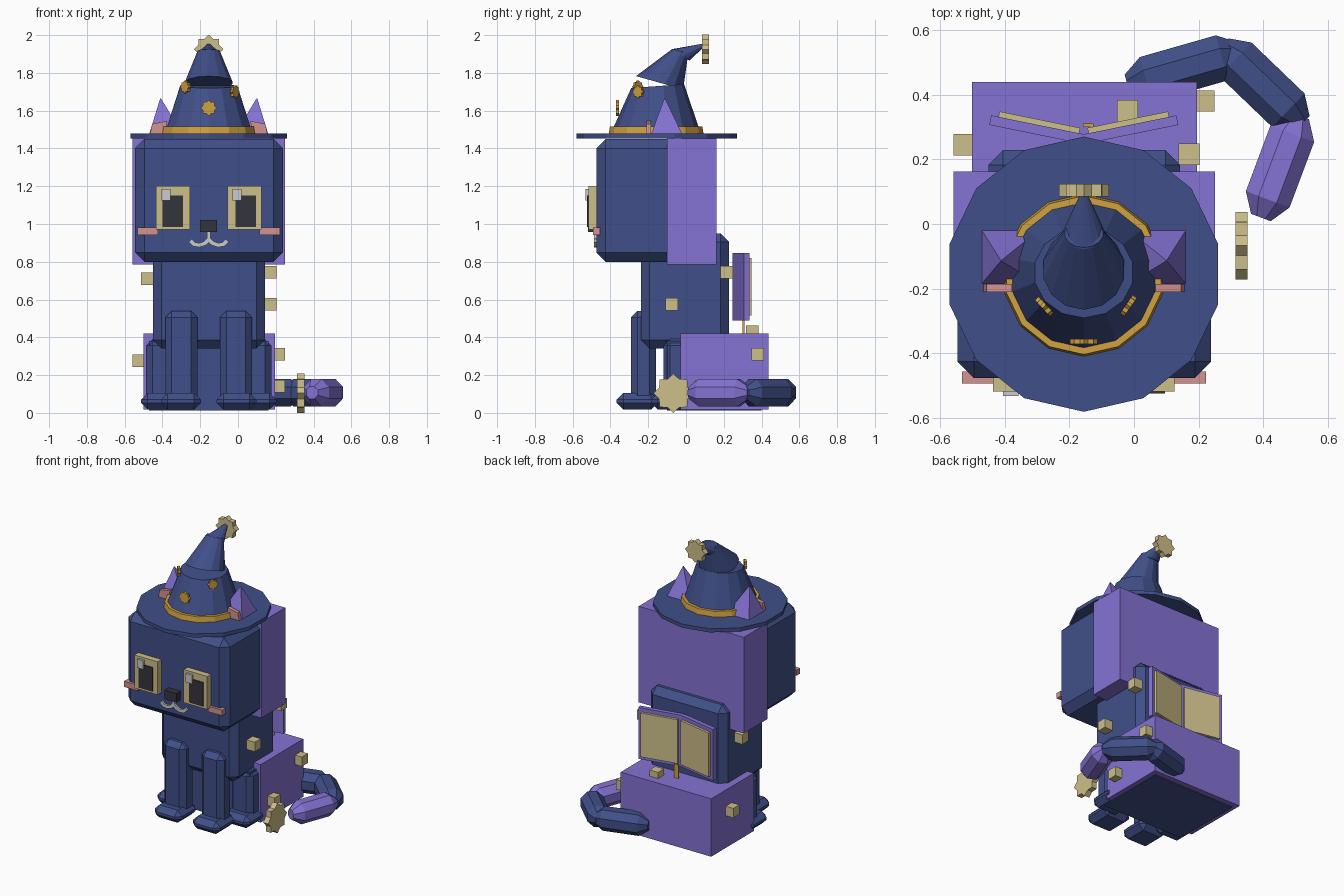
import bpy, bmesh, math
from mathutils import Vector, Matrix

if "Cube" in bpy.data.objects:
    bpy.data.objects.remove(bpy.data.objects["Cube"])

CX = -0.155  # symmetry plane of the cat


def material(name, r, g, b):
    m = bpy.data.materials.new(name)
    m.diffuse_color = [((c / 255 + 0.055) / 1.055) ** 2.4 for c in (r, g, b)] + [1]
    m.use_nodes = True
    m.node_tree.nodes["Principled BSDF"].inputs["Base Color"].default_value = m.diffuse_color
    return m


BLUE = material("night blue", 64, 79, 136)
PURPLE = material("violet", 133, 115, 212)
TAN = material("pale straw", 206, 191, 138)
GOLD = material("gold", 208, 162, 64)
PINK = material("pink", 212, 146, 146)
DARK = material("charcoal", 52, 52, 60)
GREY = material("light grey", 204, 204, 208)


def finish(bm, name, mat, matrix=None):
    if matrix:
        bm.transform(matrix)
    bmesh.ops.recalc_face_normals(bm, faces=bm.faces)
    me = bpy.data.meshes.new(name)
    bm.to_mesh(me)
    bm.free()
    me.materials.append(mat)
    ob = bpy.data.objects.new(name, me)
    bpy.context.collection.objects.link(ob)
    return ob


def box(name, mat, x, y, z, bevel=0, matrix=None):
    """Box from (min, max) ranges with an optional chamfer."""
    bm = bmesh.new()
    bmesh.ops.create_cube(bm, size=1)
    for v in bm.verts:
        v.co = [(r[0] + r[1]) / 2 + c * (r[1] - r[0]) for r, c in zip((x, y, z), v.co)]
    if bevel:
        bmesh.ops.bevel(bm, geom=bm.edges[:], offset=bevel, segments=1, affect='EDGES')
    return finish(bm, name, mat, matrix)


def pair(name, mat, x, y, z, bevel=0):
    """Box and its mirror; x is measured outward from the symmetry plane."""
    for side, s in (("left", -1), ("right", 1)):
        xs = sorted((CX + s * x[0], CX + s * x[1]))
        box(f"{name}_{side}", mat, xs, y, z, bevel)


def loft(name, mat, rings, matrix=None):
    bm = bmesh.new()
    loops = [[bm.verts.new(p) for p in ring] for ring in rings]
    n = len(loops[0])
    for a, b in zip(loops, loops[1:]):
        for i in range(n):
            bm.faces.new((a[i], a[(i + 1) % n], b[(i + 1) % n], b[i]))
    bm.faces.new(loops[0])
    bm.faces.new(loops[-1])
    return finish(bm, name, mat, matrix)


def hat_ring(y, z, rx, hy=None, hz=0, n=14):
    """Ring around the hat axis; (hy, hz) is its tilted back half-axis."""
    hy = rx if hy is None else hy
    return [(CX + rx * math.sin(t), y + hy * math.cos(t), z + hz * math.cos(t))
            for t in (2 * math.pi * i / n for i in range(n))]


def star(name, mat, pos, normal, r, thick):
    """Eight-pointed star plate facing the given direction."""
    ring = lambda z: [((r if i % 2 == 0 else r * 0.78) * math.cos(i * math.pi / 8),
                       (r if i % 2 == 0 else r * 0.78) * math.sin(i * math.pi / 8), z)
                      for i in range(16)]
    rot = Vector(normal).to_track_quat('Z', 'Y').to_matrix().to_4x4()
    loft(name, mat, [ring(-thick / 2), ring(thick / 2)], Matrix.Translation(pos) @ rot)


def capsule(name, mat, a, b, r=0.078, taper=0.06):
    """Octagonal tail segment with tapered ends."""
    d = Vector(b) - Vector(a)
    L = d.length
    prof = [(0, 0.45), (taper, 1), (L - taper, 1), (L, 0.45)]
    rings = [[(r * k * math.cos(t), r * k * math.sin(t), h)
              for t in (math.pi * (i + 0.5) / 4 for i in range(8))] for h, k in prof]
    loft(name, mat, rings, Matrix.Translation(a) @ d.to_track_quat('Z', 'Y').to_matrix().to_4x4())


# Head and torso
box("head", BLUE, (-0.545, 0.238), (-0.475, 0.12), (0.8, 1.45), 0.05)
box("head_back", PURPLE, (-0.558, 0.25), (-0.1, 0.162), (0.785, 1.452))
box("torso", BLUE, (-0.45, 0.142), (-0.237, 0.228), (0.34, 0.95), 0.045)
box("hips", BLUE, (-0.47, 0.162), (-0.1, 0.4), (0.013, 0.38))
box("hips_back", PURPLE, (-0.5, 0.195), (-0.03, 0.438), (0.018, 0.42))

# Legs and feet
pair("front_leg", BLUE, (0.06, 0.23), (-0.292, -0.16), (0.03, 0.54), 0.034)
pair("front_foot", BLUE, (0.042, 0.252), (-0.367, -0.15), (0.018, 0.105), 0.035)
pair("hind_leg", BLUE, (0.165, 0.332), (-0.118, 0.03), (0.03, 0.39), 0.034)
pair("hind_foot", BLUE, (0.148, 0.358), (-0.185, 0.02), (0.018, 0.105), 0.035)

# Face
pair("eye", TAN, (0.1, 0.28), (-0.517, -0.46), (0.97, 1.2))
for side, x in (("left", -0.4), ("right", -0.012)):
    box(f"pupil_{side}", DARK, (x, x + 0.108), (-0.523, -0.5), (0.985, 1.152))
for side, x in (("left", -0.405), ("right", -0.03)):
    box(f"eye_glint_{side}", GREY, (x, x + 0.048), (-0.532, -0.505), (1.125, 1.185))
box("nose", DARK, (-0.2, -0.11), (-0.52, -0.46), (0.957, 1.02))
pair("cheek", PINK, (0.268, 0.377), (-0.492, -0.455), (0.943, 0.982))
box("mouth_stem", GREY, (CX - 0.01, CX + 0.01), (-0.488, -0.47), (0.905, 0.957))
curve = [(0, 0.918), (0.02, 0.898), (0.05, 0.888), (0.078, 0.893), (0.095, 0.91)]
for s in (-1, 1):
    for i, (a, b) in enumerate(zip(curve, curve[1:])):
        d = Vector((s * (b[0] - a[0]), 0, b[1] - a[1]))
        place = Matrix.Translation((CX + s * (a[0] + b[0]) / 2, -0.479, (a[1] + b[1]) / 2))
        turn = Matrix.Rotation(-math.atan2(d.z, d.x), 4, 'Y')
        h = d.length / 2 + 0.004
        box(f"mouth_{'left' if s < 0 else 'right'}_{i}", GREY, (-h, h), (-0.009, 0.009),
            (-0.011, 0.011), 0, place @ turn)

# Ears poking through the brim
for side, s in (("left", -1), ("right", 1)):
    base = [(CX + s * x, y, 1.46) for x, y in ((0.13, -0.19), (0.32, -0.19), (0.32, -0.012), (0.13, -0.012))]
    tip = [(CX + s * (0.255 + x), -0.113 + y, 1.665) for x, y in ((-.002, -.002), (.002, -.002), (.002, .002), (-.002, .002))]
    loft(f"ear_{side}", PURPLE, [base, tip])
    inner = [[(CX + s * x, y, z) for x, z in ((0.225, 1.47), (0.312, 1.47), (0.3, 1.53), (0.222, 1.545))]
             for y in (-0.21, -0.185)]
    loft(f"inner_ear_{side}", PINK, inner)

# Hat with a folded-back point
loft("hat_brim", BLUE, [hat_ring(-0.155, z, 0.425) for z in (1.453, 1.478)])
loft("hat_band", GOLD, [hat_ring(-0.158, 1.47, 0.252), hat_ring(-0.158, 1.515, 0.245)])
loft("hat_lower", BLUE, [hat_ring(-0.16, 1.48, 0.238), hat_ring(-0.15, 1.73, 0.155, 0.14, 0.01)])
loft("hat_middle", BLUE, [hat_ring(-0.14, 1.748, 0.128, 0.125, -0.035), hat_ring(-0.03, 1.915, 0.06, 0.042, -0.012)])
loft("hat_tip", BLUE, [hat_ring(-0.03, 1.895, 0.065, 0.048, -0.03), hat_ring(0.09, 1.946, 0.012, 0.006, -0.008)])
star("hat_star_front", GOLD, (CX, -0.363, 1.615), (0, -1, 0), 0.042, 0.016)
star("hat_star_left", GOLD, (-0.277, -0.255, 1.726), (-0.73, -0.68, 0), 0.034, 0.016)
star("hat_star_right", GOLD, (-0.017, -0.252, 1.7), (0.82, -0.57, 0), 0.034, 0.016)
star("hat_tip_star", TAN, (CX, 0.104, 1.925), (0, 1, 0), 0.077, 0.038)

# Curled tail with a star on its end
capsule("tail_base", BLUE, (-0.02, 0.43, 0.107), (0.33, 0.53, 0.107))
capsule("tail_middle", BLUE, (0.27, 0.55, 0.107), (0.52, 0.31, 0.107))
capsule("tail_end", PURPLE, (0.51, 0.335, 0.107), (0.392, 0.02, 0.107))
star("tail_star", TAN, (0.332, -0.067, 0.104), (1, 0, 0), 0.104, 0.038)

# Open book on the back
for side, s in (("left", -1), ("right", 1)):
    turn = Matrix.Translation((CX, 0.262, 0)) @ Matrix.Rotation(s * math.radians(11.5), 4, 'Z')
    span = lambda a, b: sorted((s * a, s * b))
    box(f"book_cover_{side}", PURPLE, span(0, 0.295), (-0.015, 0.015), (0.49, 0.847), 0, turn)
    box(f"book_page_{side}", TAN, span(0.018, 0.272), (0.014, 0.032), (0.515, 0.82), 0, turn)
box("bookmark", GOLD, (-0.158, -0.125), (0.3, 0.31), (0.42, 0.515))

# Small floating cubes
cubes = [(0.17, 0.215, 0.745), (0.172, -0.075, 0.575), (0.215, 0.38, 0.31), (-0.02, 0.35, 0.43),
         (-0.525, 0.245, 0.275), (-0.48, 0.08, 0.71), (0.215, 0.08, 0.14)]
for i, c in enumerate(cubes):
    box(f"cube_{i}", TAN, *[(v - 0.033, v + 0.033) for v in c])
